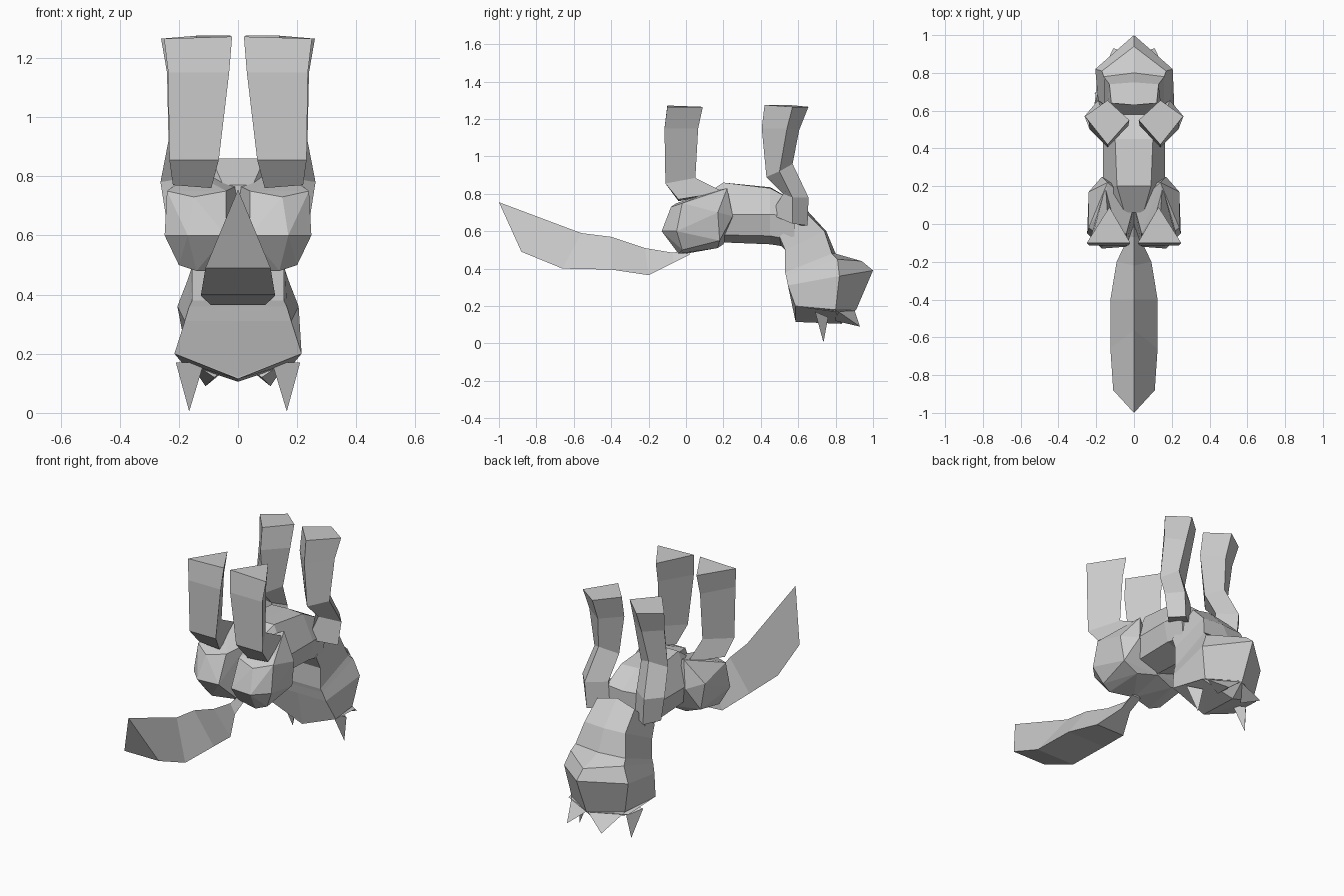
import bpy, bmesh


def finish(name, bm):
    bmesh.ops.recalc_face_normals(bm, faces=bm.faces)
    me = bpy.data.meshes.new(name)
    bm.to_mesh(me)
    bm.free()
    ob = bpy.data.objects.new(name, me)
    bpy.context.collection.objects.link(ob)
    return ob


def loft(name, rings):
    """Skin a stack of equal-length rings and cap both ends."""
    bm = bmesh.new()
    vs = [[bm.verts.new(p) for p in r] for r in rings]
    n = len(rings[0])
    for a, b in zip(vs, vs[1:]):
        for i in range(n):
            j = (i + 1) % n
            bm.faces.new((a[i], a[j], b[j], b[i]))
    bm.faces.new(vs[0])
    bm.faces.new(vs[-1])
    return finish(name, bm)


def hull(name, pts):
    bm = bmesh.new()
    vs = [bm.verts.new(p) for p in pts]
    res = bmesh.ops.convex_hull(bm, input=vs)
    junk = {v for v in res["geom_interior"] if isinstance(v, bmesh.types.BMVert)}
    bmesh.ops.delete(bm, geom=list(junk), context='VERTS')
    return finish(name, bm)


def flip(p, s):
    return (p[0] * s, p[1], p[2])


def full(half):
    """Complete a half ring with its mirror image."""
    return half + [flip(p, -1) for p in reversed(half) if p[0] > 0]


# Tail: triangular sections with a top ridge (ridge y, z, base y, z, half width)
tail = [(-1, .755, -.88, .49, .11), (-.56, .59, -.66, .40, .125),
        (-.4, .57, -.4, .395, .125), (-.22, .51, -.2, .365, .092),
        (-.07, .485, -.07, .43, .03), (.02, .5, .02, .475, .03)]
loft("tail", [[(0, a, b), (w, c, d), (-w, c, d)] for a, b, c, d, w in tail])

# Torso: belly is up (y, then half profile in x, z)
torso = [(.06, [(0, .77), (.05, .77), (.16, .68), (.14, .56), (0, .5)]),
         (.2, [(0, .86), (.09, .86), (.165, .69), (.13, .58), (0, .54)]),
         (.45, [(0, .835), (.1, .83), (.165, .69), (.14, .575), (0, .53)]),
         (.58, [(0, .75), (.1, .76), (.15, .68), (.14, .55), (0, .51)])]
loft("torso", [full([(x, y, z) for x, z in h]) for y, h in torso])

# Neck and head, running downward from the chest to the crown
head = [
    [(0, .63, .73), (.12, .64, .7), (.15, .5, .57), (0, .5, .53)],
    [(0, .75, .6), (.13, .74, .6), (.155, .53, .5), (0, .53, .5)],
    [(0, .8, .48), (.16, .78, .48), (.155, .53, .38), (0, .53, .38)],
    [(0, .94, .44), (.17, .81, .45), (.165, .535, .36), (0, .535, .36)],
    [(0, 1, .39), (.205, .82, .36), (.18, .545, .31), (0, .545, .31)],
    [(0, .91, .18), (.17, .8, .18), (.215, .585, .2), (0, .585, .12)]]
loft("head", [full(r) for r in head])
crown = [(0, .585, .115), (0, .83, .105), (.215, .585, .2), (.19, .8, .17), (0, .91, .18)]
hull("crown", crown + [flip(p, -1) for p in crown])

# Paired parts
haunch = [(.248, -.05, .6), (.17, -.13, .6), (.04, -.12, .6), (.2, -.02, .5),
          (.14, -.04, .48), (0, 0, .48), (.24, -.02, .75), (.15, -.08, .73),
          (.04, -.05, .75), (.24, .17, .7), (.22, .18, .55), (.17, .25, .68),
          (.14, .22, .83), (.12, .17, .51), (0, .2, .53), (.15, .12, .81),
          (0, .1, .77)]
rear_leg = [
    [(.02, -.1, 1.272), (.25, -.1, 1.265), (.13, .09, 1.265)],
    [(.03, -.115, 1.15), (.236, -.115, 1.15), (.135, .065, 1.15)],
    [(.065, -.11, .855), (.232, -.11, .855), (.14, .05, .885)],
    [(.09, -.04, .76), (.22, -.04, .77), (.15, .2, .81)]]
front_leg = [
    [(.14, .42, 1.275), (.26, .57, 1.265), (.14, .655, 1.265), (.025, .55, 1.275)],
    [(.14, .405, 1.15), (.24, .54, 1.15), (.14, .605, 1.14), (.03, .52, 1.15)],
    [(.14, .43, .89), (.235, .5, .92), (.16, .57, .96), (.07, .51, .92)],
    [(.15, .52, .8), (.262, .57, .78), (.19, .655, .78), (.09, .58, .78)],
    [(.13, .45, .69), (.24, .57, .64), (.18, .65, .63), (.08, .58, .63)]]
ear = [(.115, .69, .17), (.21, .69, .17), (.15, .76, .14), (.165, .735, .005)]
brow_tuft = [(0, .9, .18), (.17, .8, .18), (.08, .8, .12), (.11, .93, .09)]

for s, side in ((1, "right"), (-1, "left")):
    for label, pts in (("haunch", haunch), ("ear", ear), ("brow_tuft", brow_tuft)):
        hull(f"{label}_{side}", [flip(p, s) for p in pts])
    for label, rings in (("rear_leg", rear_leg), ("front_leg", front_leg)):
        loft(f"{label}_{side}", [[flip(p, s) for p in r] for r in rings])
